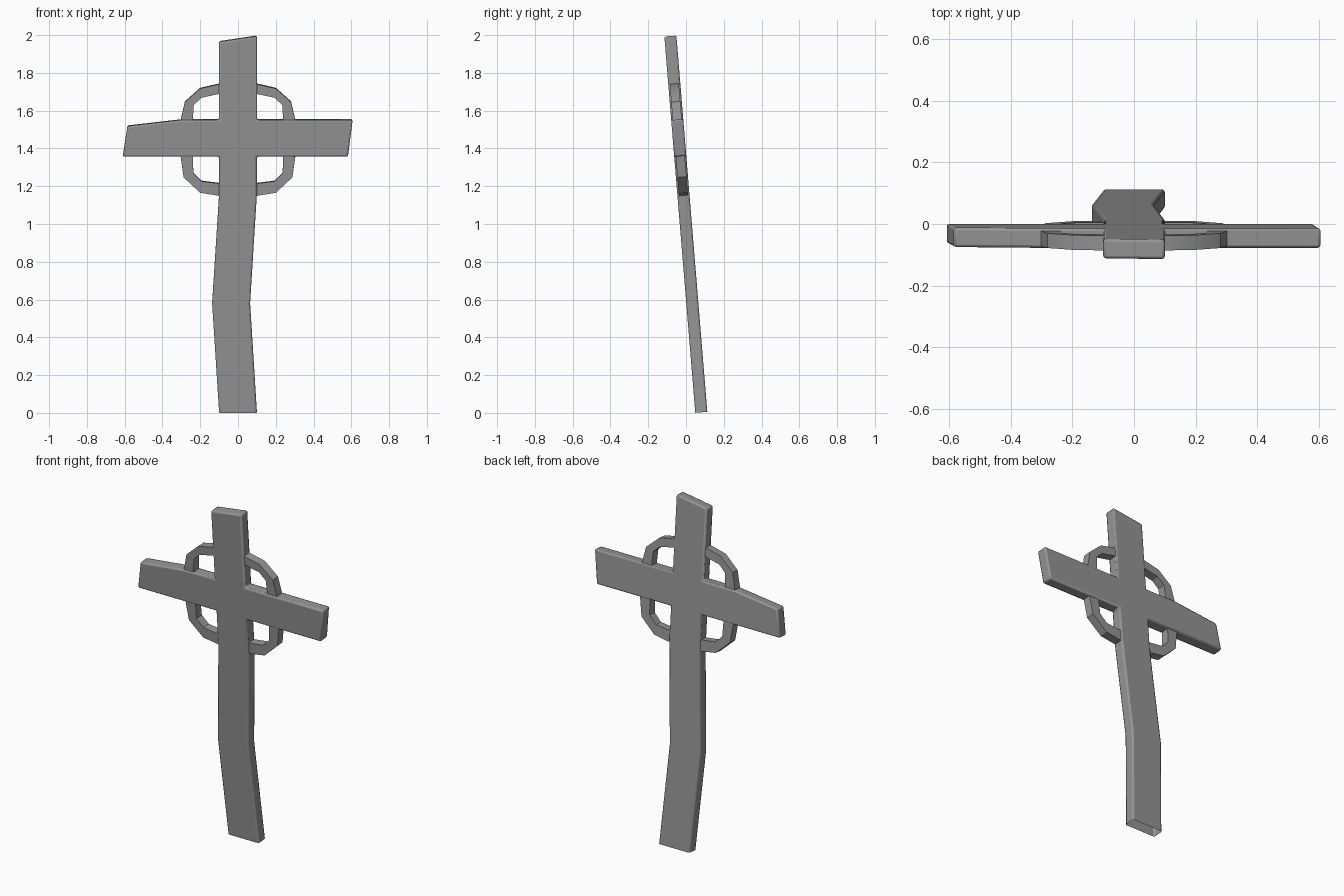
import bpy, bmesh, math
from mathutils import Matrix

if "Cube" in bpy.data.objects:
    bpy.data.objects.remove(bpy.data.objects["Cube"])

stone = bpy.data.materials.new("grey stone")
stone.use_nodes = True
colour = (0.3, 0.3, 0.3, 1)
stone.diffuse_color = colour
stone.node_tree.nodes["Principled BSDF"].inputs["Base Color"].default_value = colour

# Everything leans forward about the foot
LEAN = Matrix.Translation((0, 0.081, 0.003)) @ Matrix.Rotation(math.radians(4.7), 4, 'X')


def slab(name, outline, depth, bevel=0.0, open_foot=False):
    """Extrude an (x, z) outline symmetrically in y, lean it and bevel its edges."""
    bm = bmesh.new()
    front = bm.faces.new([bm.verts.new((x, -depth / 2, z)) for x, z in outline])
    geo = bmesh.ops.extrude_face_region(bm, geom=[front], use_keep_orig=True)["geom"]
    moved = [v for v in geo if isinstance(v, bmesh.types.BMVert)]
    bmesh.ops.translate(bm, verts=moved, vec=(0, depth, 0))
    bmesh.ops.recalc_face_normals(bm, faces=bm.faces)
    if open_foot:
        foot = [f for f in bm.faces if all(v.co.z < 0.01 for v in f.verts)]
        bmesh.ops.delete(bm, geom=foot, context='FACES_ONLY')
    bm.transform(LEAN)
    mesh = bpy.data.meshes.new(name)
    bm.to_mesh(mesh)
    bm.free()
    mesh.materials.append(stone)
    obj = bpy.data.objects.new(name, mesh)
    bpy.context.collection.objects.link(obj)
    if bevel:
        mod = obj.modifiers.new("soft edges", 'BEVEL')
        mod.width, mod.segments = bevel, 2
        mod.limit_method, mod.angle_limit = 'ANGLE', math.radians(30)
    bpy.ops.object.select_all(action='DESELECT')
    obj.select_set(True)
    bpy.context.view_layer.objects.active = obj
    bpy.ops.object.shade_smooth_by_angle(angle=math.radians(30))
    return obj


# Crooked post and uneven arms as one outline
slab("cross", [
    (-0.1, 0), (0.1, 0), (0.064, 0.58), (0.1, 1.16), (0.1, 1.36),
    (0.582, 1.36), (0.607, 1.555), (0.1, 1.555), (0.1, 2.0), (-0.1, 1.97),
    (-0.1, 1.555), (-0.3, 1.555), (-0.585, 1.522), (-0.61, 1.36),
    (-0.1, 1.36), (-0.1, 1.16), (-0.137, 0.58),
], 0.064, bevel=0.009, open_foot=True)

# Ring quarters joining post and arms, each (x, z) outer path then inner path
upper = [(0.08, 1.748), (0.1, 1.745), (0.2, 1.722), (0.281, 1.65), (0.306, 1.54),
         (0.24, 1.54), (0.234, 1.635), (0.193, 1.673), (0.1, 1.693), (0.08, 1.697)]
lower = [(0.08, 1.149), (0.1, 1.152), (0.2, 1.168), (0.288, 1.25), (0.306, 1.375),
         (0.24, 1.375), (0.236, 1.272), (0.193, 1.229), (0.1, 1.217), (0.08, 1.214)]
for height, path in (("upper", upper), ("lower", lower)):
    for side, sign in (("left", 1), ("right", -1)):
        slab(f"{height}_{side}_ring", [(sign * x, z) for x, z in path], 0.048)
